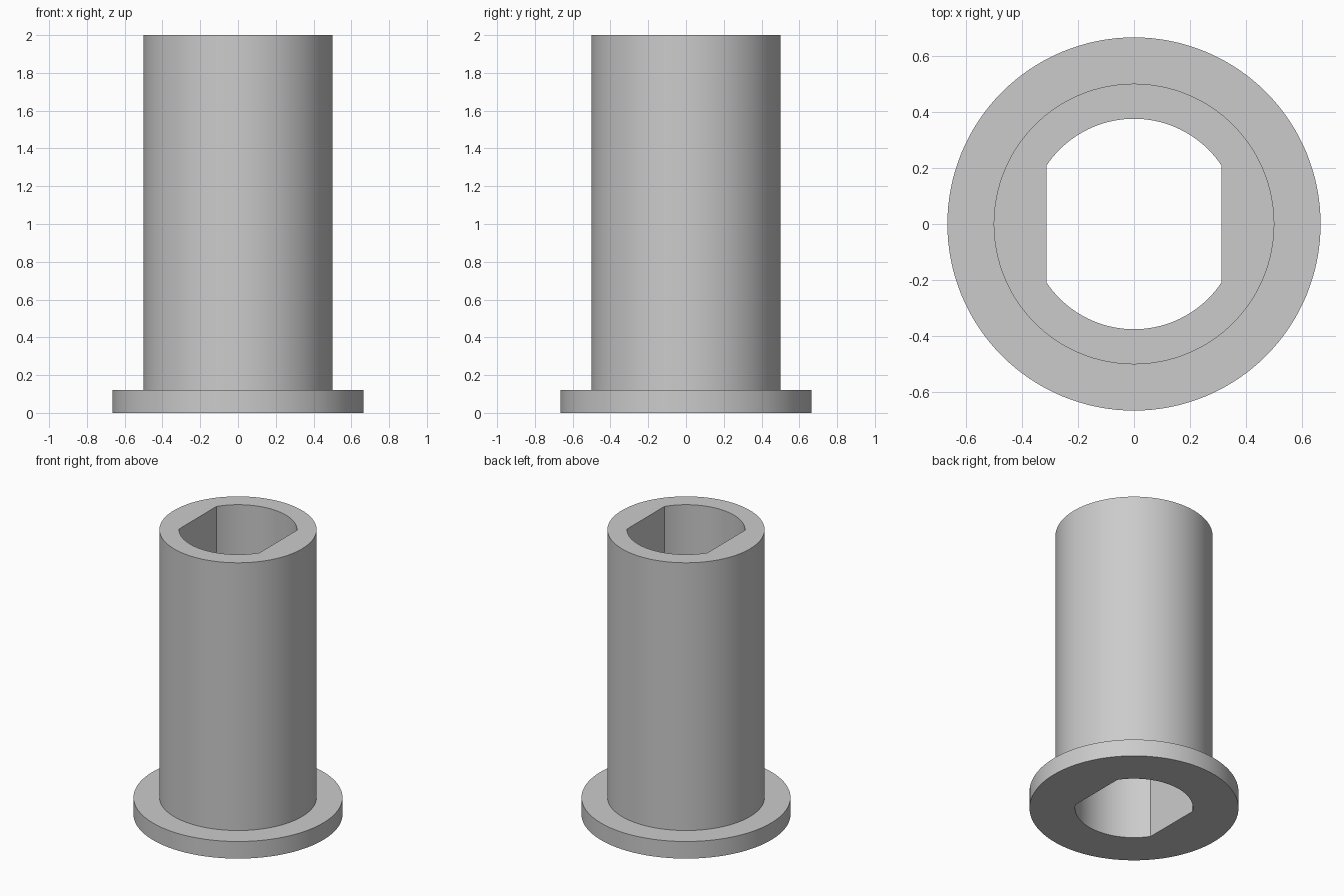
import bpy, bmesh, math

cube = bpy.data.objects.get("Cube")
if cube:
    bpy.data.objects.remove(cube)

BODY_R, FLANGE_R, BORE_R, FLAT_X = 0.5, 0.665, 0.375, 0.3125
FLANGE_H, HEIGHT = 0.12, 2.0

# Plain grey material
grey = bpy.data.materials.new("plain_grey")
grey.use_nodes = True
colour = (0.6, 0.6, 0.6, 1)
grey.diffuse_color = colour
grey.node_tree.nodes["Principled BSDF"].inputs["Base Color"].default_value = colour

# Angles with a point exactly on each corner of the bore
corner = math.acos(FLAT_X / BORE_R)
stops = [-corner, corner, math.pi - corner, math.pi + corner, 2 * math.pi - corner]
angles = []
for a, b in zip(stops, stops[1:]):
    n = round((b - a) / math.radians(2.8))
    angles += [a + (b - a) * i / n for i in range(n)]


def circle(radius):
    return lambda a: radius


def bore(a):
    # Round hole with two flats facing x
    return min(BORE_R, FLAT_X / max(abs(math.cos(a)), 1e-6))


# Closed section running up the outside and down through the bore
section = [(circle(FLANGE_R), 0), (circle(FLANGE_R), FLANGE_H),
           (circle(BODY_R), FLANGE_H), (circle(BODY_R), HEIGHT),
           (bore, HEIGHT), (bore, 0)]

bm = bmesh.new()
rings = [[bm.verts.new((r(a) * math.cos(a), r(a) * math.sin(a), z)) for a in angles]
         for r, z in section]
for k, low in enumerate(rings):
    high = rings[(k + 1) % len(rings)]
    for i in range(len(angles)):
        j = (i + 1) % len(angles)
        bm.faces.new((low[i], low[j], high[j], high[i]))
bmesh.ops.recalc_face_normals(bm, faces=bm.faces)

mesh = bpy.data.meshes.new("flanged_sleeve")
bm.to_mesh(mesh)
bm.free()
mesh.materials.append(grey)
sleeve = bpy.data.objects.new("flanged_sleeve", mesh)
bpy.context.collection.objects.link(sleeve)

# Smooth walls, sharp rims and bore corners
bpy.ops.object.select_all(action="DESELECT")
sleeve.select_set(True)
bpy.context.view_layer.objects.active = sleeve
bpy.ops.object.shade_smooth_by_angle(angle=math.radians(25))
